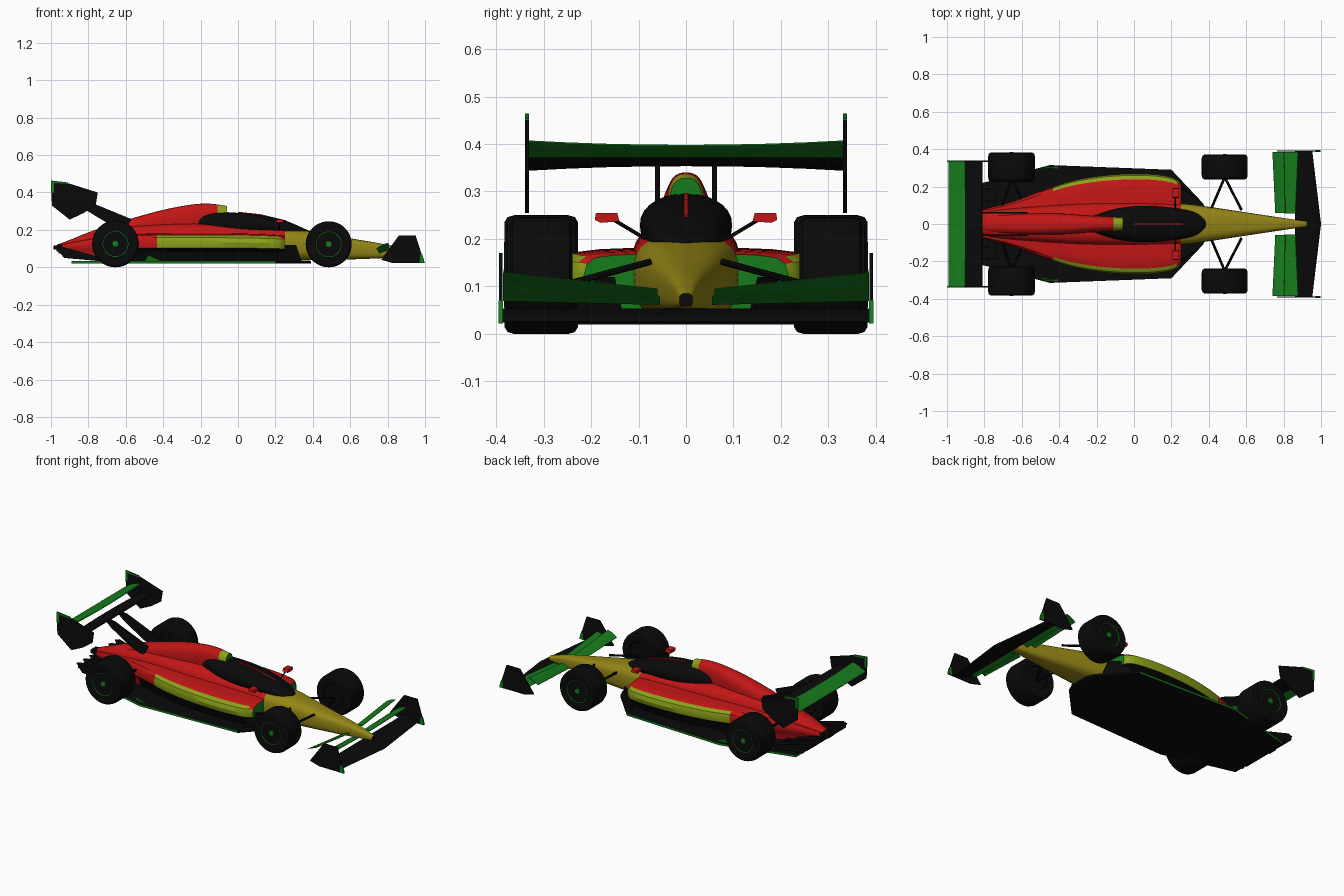
import bpy, bmesh, math
from mathutils import Vector

if "Cube" in bpy.data.objects:
    bpy.data.objects.remove(bpy.data.objects["Cube"])

COLORS = {"red": (0.55, 0.008, 0.008), "gold": (0.3, 0.24, 0.008), "lime": (0.26, 0.36, 0.01),
          "green": (0.008, 0.2, 0.012), "black": (0.003, 0.003, 0.003)}
MATS = {}
for key, rgb in COLORS.items():
    MATS[key] = bpy.data.materials.new(key + "_paint")
    MATS[key].diffuse_color = (*rgb, 1)
NAMES = list(COLORS)


def finish(bm, name, paint):
    """paint is a colour name or a function of face centre and normal."""
    bmesh.ops.recalc_face_normals(bm, faces=bm.faces)
    me = bpy.data.meshes.new(name)
    used = NAMES if callable(paint) else [paint]
    for k in used:
        me.materials.append(MATS[k])
    if callable(paint):
        for f in bm.faces:
            f.material_index = NAMES.index(paint(f.calc_center_median(), f.normal))
    bm.to_mesh(me)
    bm.free()
    ob = bpy.data.objects.new(name, me)
    bpy.context.collection.objects.link(ob)
    return ob


def loft(name, rings, paint, caps=True):
    bm = bmesh.new()
    vs = [[bm.verts.new(p) for p in r] for r in rings]
    n = len(vs[0])
    for a, b in zip(vs, vs[1:]):
        for i in range(n):
            bm.faces.new((a[i], a[(i + 1) % n], b[(i + 1) % n], b[i]))
    if caps:
        bm.faces.new(vs[0])
        bm.faces.new(vs[-1])
    return finish(bm, name, paint)


def prism(name, pts, offset, paint):
    return loft(name, [pts, [Vector(p) + Vector(offset) for p in pts]], paint)


def plate(name, xz, y, t, paint):
    return prism(name, [(x, y - t / 2, z) for x, z in xz], (0, t, 0), paint)


def box(name, c, s, paint):
    x, y, z = c
    a, h = s[0] / 2, s[2] / 2
    return plate(name, [(x - a, z - h), (x + a, z - h), (x + a, z + h), (x - a, z + h)], y, s[1], paint)


def spline(keys, steps=5):
    """Catmull-Rom resampling of section keys."""
    out = []
    for i in range(len(keys) - 1):
        p = [keys[max(i - 1, 0)], keys[i], keys[i + 1], keys[min(i + 2, len(keys) - 1)]]
        for s in range(steps):
            t = s / steps
            out.append([0.5 * (2 * b + (c - a) * t + (2 * a - 5 * b + 4 * c - d) * t * t
                               + (3 * b - a - 3 * c + d) * t ** 3) for a, b, c, d in zip(*p)])
    return out + [list(keys[-1])]


def oval(x, hw, zb, zt, n, count=28):
    pts = []
    for i in range(count):
        a = 2 * math.pi * i / count
        c, s = math.cos(a), math.sin(a)
        pts.append((x, hw * math.copysign(abs(c) ** (2 / n), c),
                    (zb + zt) / 2 + (zt - zb) / 2 * math.copysign(abs(s) ** (2 / n), s)))
    return pts


def strut(name, a, b, r, paint="black"):
    a, b = Vector(a), Vector(b)
    q = (b - a).to_track_quat('Z', 'Y')
    ring = [q @ Vector((r * math.cos(k * math.pi / 4), r * math.sin(k * math.pi / 4), 0)) for k in range(8)]
    return loft(name, [[a + p for p in ring], [b + p for p in ring]], paint)


def wing(name, sections, paint, camber=0.0):
    """sections: y, leading x, z, trailing x, z; camber lifts the mid chord."""
    foil = [(0, 0), (.05, .04), (.2, .06), (.45, .06), (.75, .04), (1, .015),
            (1, -.015), (.75, -.03), (.45, -.05), (.2, -.05), (.05, -.035)]
    return loft(name, [[(xl + (xt - xl) * u, y,
                         zl + (zt - zl) * u + (v + camber * math.sin(math.pi * u)) * abs(xl - xt))
                        for u, v in foil] for y, xl, zl, xt, zt in sections], paint)


# Central hull with nose
hull = [(.925, .014, .058, .085), (.8, .032, .05, .12), (.6, .062, .042, .155), (.4, .092, .038, .19),
        (.25, .11, .035, .205), (0, .115, .03, .225), (-.3, .11, .03, .235), (-.6, .09, .035, .22),
        (-.8, .065, .06, .18), (-.97, .02, .085, .12)]
loft("hull", [oval(*k, 3.2) for k in spline(hull)],
     lambda c, n: "black" if c.x > .92 or c.x < -.94 else "gold" if c.x > .25 else "red")

# Canopy and its red centre rib
canopy = [(.385, .02, .17, .193), (.33, .06, .17, .218), (.25, .08, .17, .25), (.12, .095, .17, .278),
          (0, .095, .17, .291), (-.12, .075, .17, .295), (-.25, .03, .17, .28)]
loft("canopy", [oval(*k, 2.4) for k in spline(canopy)], "black")
plate("canopy_rib", [(.26, .24), (.26, .25), (.12, .284), (0, .297), (0, .28), (.12, .27)], 0, .008, "red")

# Engine cover with air intake
cover = [(-.06, .036, .19, .328), (-.15, .041, .18, .34), (-.25, .046, .17, .335), (-.4, .056, .16, .307),
         (-.6, .055, .14, .252), (-.8, .045, .1, .187), (-.96, .015, .09, .118)]
loft("engine_cover", [oval(*k, 2.6) for k in spline(cover)],
     lambda c, n: "green" if n.x > .9 else "lime" if c.x > -.1 else "red")

# Sidepods: one wide undercut shell passing through the hull
prof = [(0, 1), (.4, .99), (.7, .97), (.89, .93), (.97, .84), (1, .67), (.97, .48), (.85, .36), (.76, 0)]
prof += [(-u, v) for u, v in prof[:0:-1]]
pods = [(.25, .215, .03, .17), (.2, .25, .03, .176), (.05, .268, .03, .181), (-.15, .26, .03, .183), (-.33, .23, .03, .183),
        (-.5, .175, .03, .182), (-.65, .12, .03, .172), (-.8, .08, .05, .155), (-.96, .035, .08, .118)]


def pod_paint(c, n):
    if n.x > .9:
        return "green"
    if c.z < .1 and c.x > -.6 or c.x < -.93:
        return "black"
    return "lime" if abs(n.y) > .5 and c.x > -.42 and c.z < .17 else "red"


loft("sidepods", [[(x, w * u, zb + (zt - zb) * v) for u, v in prof] for x, w, zb, zt in spline(pods)], pod_paint)

# Floor with green rim
edge = [(.39, .06), (.37, .11), (.2, .29), (-.45, .315), (-.77, .23), (-.89, .2)]
prism("floor", [(x, y, .02) for x, y in edge] + [(x, -y, .02) for x, y in edge[::-1]], (0, 0, .013),
      lambda c, n: "green" if abs(n.z) < .5 and -.89 < c.x < .21 else "black")

# Diffuser ramp, strakes and tail light
prism("diffuser", [(-.74, -.19, .03), (-.96, -.19, .075), (-.96, -.19, .085), (-.74, -.19, .05)], (0, .38, 0), "black")
for i in range(7):
    plate("diffuser_strake", [(-.76, .035), (-.93, .05), (-.97, .1), (-.94, .11), (-.76, .06)],
          (i - 3) * .062, .006, "black")
box("tail_light", (-.975, 0, .105), (.025, .05, .022), "black")

# Front wing main plane
wing("front_wing_main", [(y, 1 - abs(y) * .12, .026, .86, .052) for y in (-.388, -.2, 0, .2, .388)], "black")
# Rear wing planes, both dropping towards the rear
ys = (-.335, -.25, -.17, -.08, 0, .08, .17, .25, .335)
bow = lambda y: (y / .335) ** 2
wing("rear_wing_main", [(y, -.81, .37, -.905, .355 - .01 * bow(y)) for y in ys], "black", -.04)
wing("rear_wing_flap", [(y, -.9, .395 + .01 * bow(y), -.992, .37) for y in ys], "green", .05)

for s in (-1, 1):
    # Front wing flaps and end plates
    wing("front_wing_lower_flap", [(s * .055, .865, .078, .805, .062), (s * .385, .88, .098, .805, .07)], "green", .05)
    wing("front_wing_upper_flap", [(s * .06, .81, .094, .755, .075), (s * .385, .805, .128, .74, .1)], "green", .05)
    plate("front_end_plate", [(.765, .04), (.83, .022), (.995, .022), (.99, .045), (.95, .17), (.86, .17)],
          s * .39, .007, "black")
    plate("front_end_plate_trim", [(.97, .022), (.998, .022), (.993, .045), (.985, .07), (.975, .07)],
          s * .39, .009, "green")
    # Rear wing end plates and pylons
    plate("rear_end_plate", [(-1, .46), (-.91, .45), (-.75, .4), (-.76, .335), (-.825, .29), (-.9, .255), (-.995, .33)],
          s * .335, .008, "black")
    plate("rear_end_plate_trim", [(-1, .464), (-.91, .454), (-.91, .446), (-.985, .452), (-.985, .4), (-.999, .4)],
          s * .335, .009, "green")
    plate("rear_wing_pylon", [(-.88, .362), (-.8, .352), (-.57, .258), (-.6, .2), (-.68, .225), (-.82, .31)],
          s * .06, .01, "black")
    # Mirrors
    strut("mirror_stalk", (.22, s * .085, .2), (.22, s * .155, .242), .004)
    prism("mirror", [(.205, s * .14, .237), (.205, s * .145, .255), (.205, s * .19, .255), (.205, s * .192, .24),
                     (.205, s * .18, .234)], (.035, 0, 0), "red")
    # Turning vanes on the floor
    prism("turning_vane", [(.34, s * .13, .03), (.31, s * .15, .12), (.23, s * .2, .12), (.2, s * .235, .03)],
          (0, s * .006, 0), "black")
    prism("floor_fin", [(-.4, s * .298, .03), (-.48, s * .298, .065), (-.5, s * .285, .03)], (0, s * .006, 0), "green")
    # Suspension arms
    for x0, x1, x2, yi, yo in ((.485, .41, .575, .075, .25), (-.655, -.57, -.71, .07, .25)):
        for x in (x1, x2):
            strut("suspension_arm", (x, s * yi, .152), (x0, s * yo, .105), .007)
    # Wheels
    for name, x, y, h, r in (("front", .485, .305, .066, .123), ("rear", -.655, .305, .077, .125)):
        half = [(.004, -h + .008), (.066, -h + .006), (.07, -h + .001), (r - .014, -h), (r - .004, -h + .006), (r, -h + .02)]
        tyre = half + [(a, -b) for a, b in half[::-1]]
        turn = lambda pr: [[(x + a * math.cos(k * math.pi / 24), y * s + b * s, r + a * math.sin(k * math.pi / 24))
                            for k in range(48)] for a, b in pr]
        loft(name + "_wheel", turn(tyre), "black")
        loft(name + "_rim_ring", turn([(.066, h - .01), (.066, h), (.069, h + .001), (.069, h - .008)]), "green", False)
        loft(name + "_wheel_nut", turn([(.017, h - .012), (.016, h), (.01, h + .002)]), "green")

# Smooth shading with crisp edges
for ob in bpy.data.objects:
    ob.select_set(True)
    bpy.context.view_layer.objects.active = ob
bpy.ops.object.shade_smooth_by_angle(angle=math.radians(32))

for m in bpy.data.materials:
    if m.users and not m.is_grease_pencil:
        m.use_nodes = True
        m.node_tree.nodes["Principled BSDF"].inputs["Base Color"].default_value = m.diffuse_color
